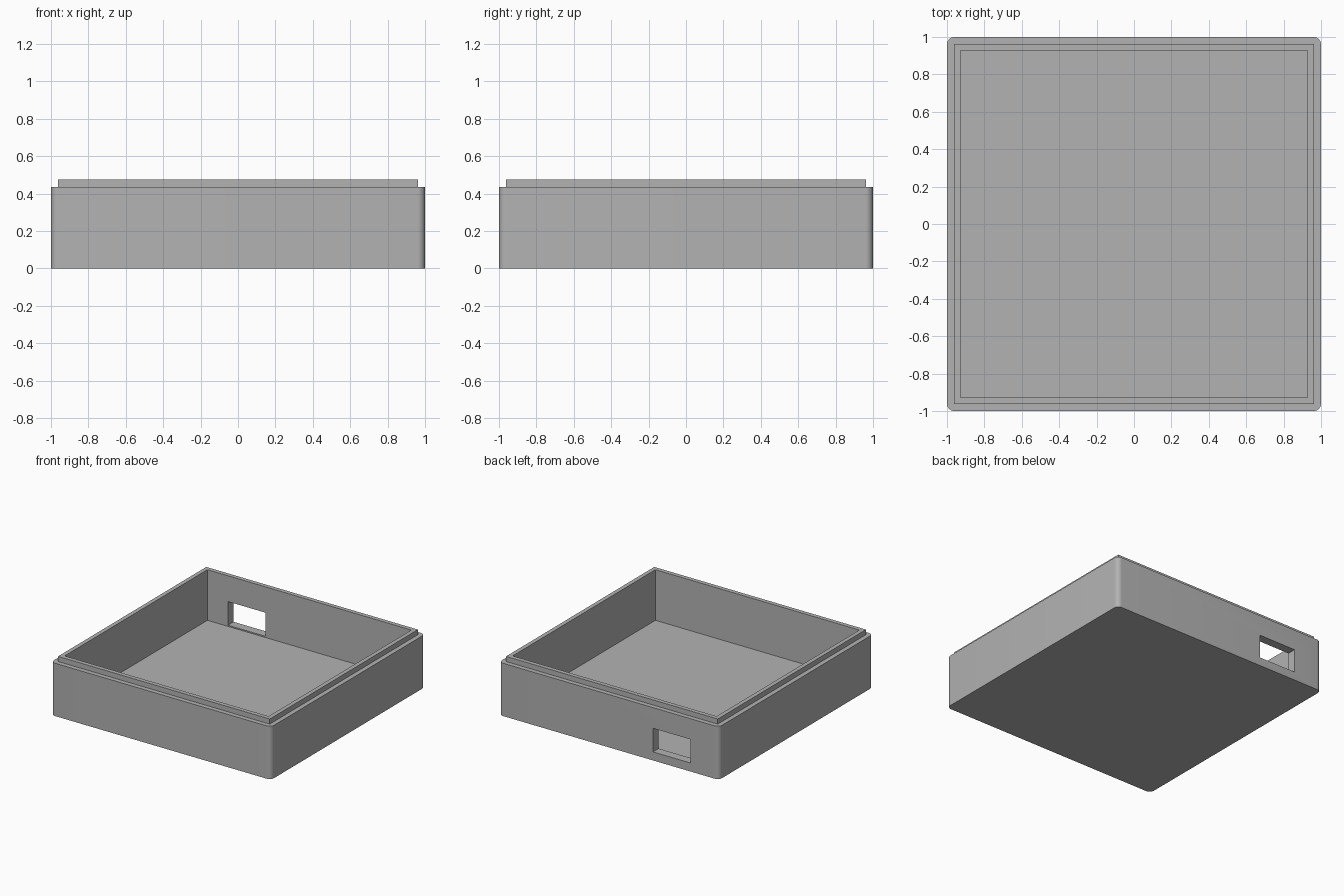
import bpy

default = bpy.data.objects.get("Cube")
if default:
    bpy.data.objects.remove(default, do_unlink=True)

HALF, LIP_HALF, CAVITY_HALF = 1.0, 0.962, 0.927
RIM_Z, LIP_Z, FLOOR_Z = 0.434, 0.476, 0.06
CORNER_RADIUS = 0.04

grey = bpy.data.materials.new("plain grey")
grey.use_nodes = True
colour = (0.45, 0.45, 0.45, 1.0)
grey.diffuse_color = colour
grey.node_tree.nodes["Principled BSDF"].inputs["Base Color"].default_value = colour


def box(name, low, high):
    """Axis-aligned box between two opposite corners."""
    centre = [(a + b) / 2 for a, b in zip(low, high)]
    bpy.ops.mesh.primitive_cube_add(size=1, location=centre)
    obj = bpy.context.object
    obj.name = name
    obj.scale = [b - a for a, b in zip(low, high)]
    bpy.ops.object.transform_apply(location=True, rotation=False, scale=True)
    obj.data.materials.append(grey)
    return obj


def square_box(name, half, z0, z1):
    return box(name, (-half, -half, z0), (half, half, z1))


def apply(obj, modifier):
    bpy.context.view_layer.objects.active = obj
    bpy.ops.object.modifier_apply(modifier=modifier.name)


def combine(target, tool, operation):
    """Apply a boolean, then discard the tool."""
    mod = target.modifiers.new(operation.lower(), "BOOLEAN")
    mod.operation, mod.object, mod.solver = operation, tool, "EXACT"
    apply(target, mod)
    bpy.data.objects.remove(tool, do_unlink=True)


# Outer shell with rounded upright corners
tray = square_box("enclosure_tray", HALF, 0, RIM_Z)
weights = tray.data.attributes.new("bevel_weight_edge", "FLOAT", "EDGE")
for edge in tray.data.edges:
    a, b = (tray.data.vertices[i].co for i in edge.vertices)
    weights.data[edge.index].value = float(abs(a.z - b.z) > 0.1)
bevel = tray.modifiers.new("rounded corners", "BEVEL")
bevel.limit_method = "WEIGHT"
bevel.width = CORNER_RADIUS
bevel.segments = 8
apply(tray, bevel)

# Raised locating lip, open cavity and cable port in the back wall
combine(tray, square_box("lip", LIP_HALF, RIM_Z - 0.1, LIP_Z), "UNION")
combine(tray, square_box("cavity", CAVITY_HALF, FLOOR_Z, 1), "DIFFERENCE")
combine(tray, box("cable_port", (-0.74, 0.85, 0.07), (-0.4, 1.1, 0.264)), "DIFFERENCE")

bpy.ops.object.select_all(action="DESELECT")
tray.select_set(True)
bpy.context.view_layer.objects.active = tray
bpy.ops.object.shade_smooth_by_angle()
